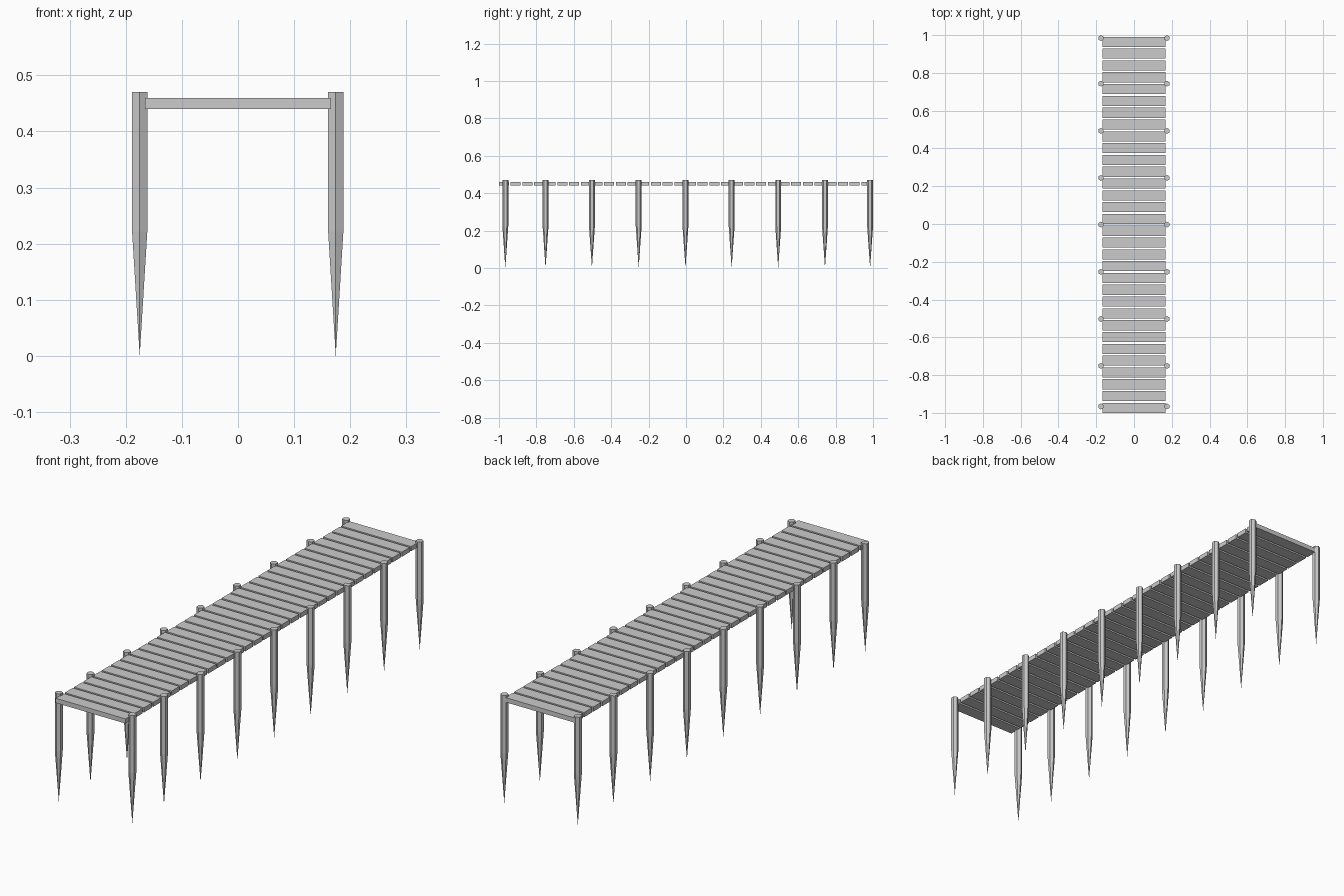
import bpy, bmesh
from mathutils import Matrix
from math import pi

if "Cube" in bpy.data.objects:
    bpy.data.objects.remove(bpy.data.objects["Cube"])

def make_object(name, bm):
    bmesh.ops.recalc_face_normals(bm, faces=bm.faces)
    mesh = bpy.data.meshes.new(name)
    bm.to_mesh(mesh)
    bm.free()
    ob = bpy.data.objects.new(name, mesh)
    bpy.context.collection.objects.link(ob)
    return ob

# Deck planks: evenly spaced boards across the walkway
COUNT, Y0, Y1, WIDTH = 32, -1.0, 0.991, 0.0535
pitch = (Y1 - Y0 - WIDTH) / (COUNT - 1)
for i in range(COUNT):
    bm = bmesh.new()
    bmesh.ops.create_cube(bm, size=1, matrix=Matrix.Diagonal((0.332, WIDTH, 0.02, 1)))
    plank = make_object(f"plank_{i + 1}", bm)
    plank.location = (0, Y0 + WIDTH / 2 + i * pitch, 0.45)

# Sharpened hexagonal post, an edge facing the front
def post(name, x, y, r=0.0157, shoulder=0.222, top=0.47):
    bm = bmesh.new()
    turn = Matrix.Rotation(pi / 6, 4, 'Z')
    if not any(abs(v) < 0 for v in (x, y)):
        turn = Matrix.Identity(4)
    bmesh.ops.create_circle(bm, cap_ends=True, segments=6, radius=r, matrix=turn)
    # make sure a corner points along y
    if max(v.co.y for v in bm.verts) < r * 0.99:
        bmesh.ops.rotate(bm, verts=bm.verts, matrix=Matrix.Rotation(pi / 6, 3, 'Z'))
    bmesh.ops.translate(bm, verts=bm.verts, vec=(0, 0, top))
    ring = list(bm.verts)
    low = [bm.verts.new((v.co.x, v.co.y, shoulder)) for v in ring]
    tip = bm.verts.new((0, 0, 0))
    for i in range(6):
        j = (i + 1) % 6
        bm.faces.new((ring[i], ring[j], low[j], low[i]))
        bm.faces.new((low[i], low[j], tip))
    make_object(name, bm).location = (x, y, 0)

# Pairs of posts along both sides
rows = (-0.966, -0.751, -0.503, -0.253, -0.003, 0.244, 0.493, 0.743, 0.9843)
for i, y in enumerate(rows):
    for side, x in (("left", -0.1752), ("right", 0.1742)):
        post(f"{side}_post_{i + 1}", x, y)
